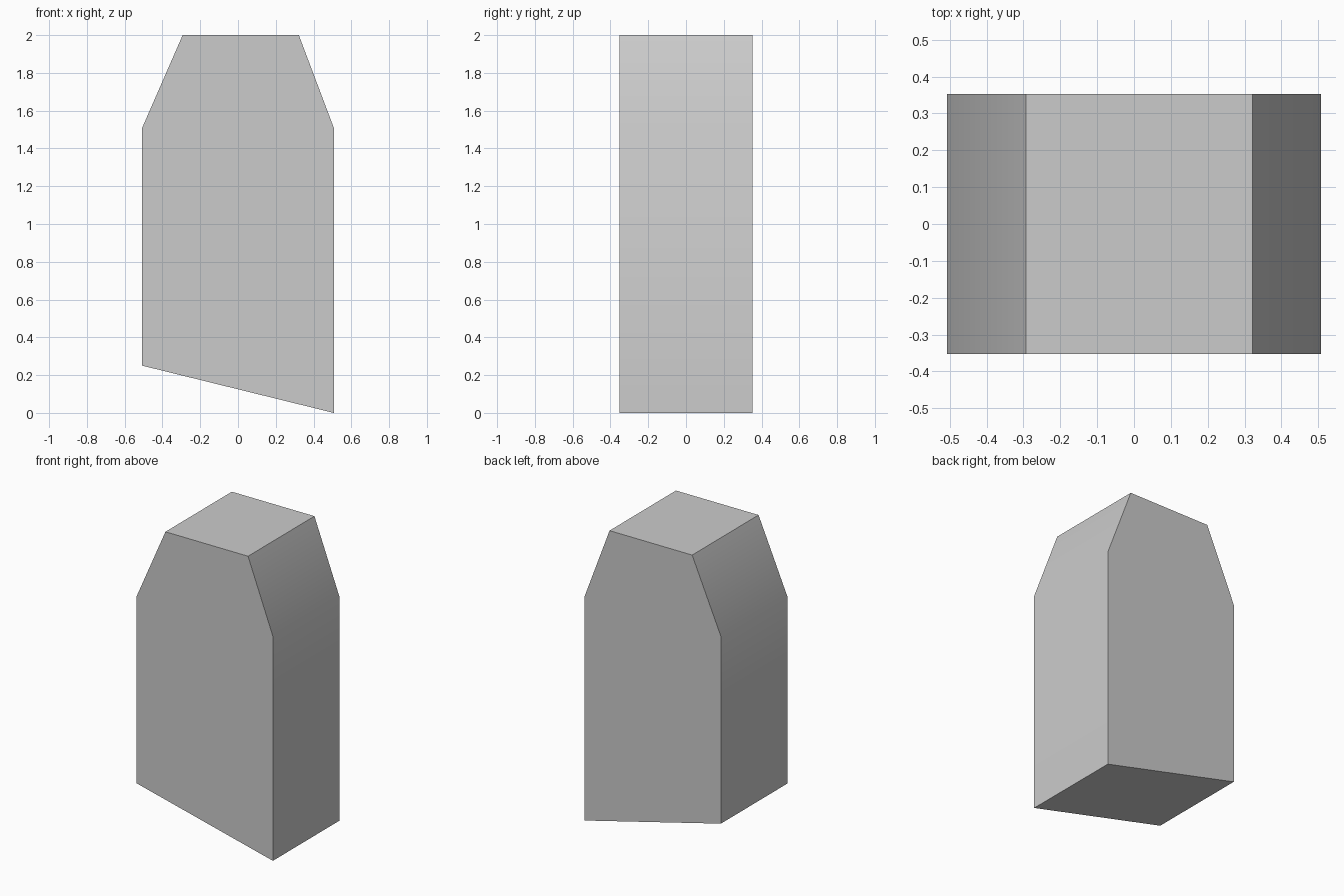
import bpy
import bmesh
import math

cube = bpy.data.objects.get("Cube")
if cube:
    bpy.data.objects.remove(cube, do_unlink=True)

# Plain grey material
GREY = (0.6, 0.6, 0.6, 1.0)
mat = bpy.data.materials.new("plain grey")
mat.use_nodes = True
mat.diffuse_color = GREY
mat.node_tree.nodes["Principled BSDF"].inputs["Base Color"].default_value = GREY

# Front outline (x, z): slanted foot, upright sides, bevelled shoulders
HALF_DEPTH = 0.353
outline = [(-0.507, 0.25), (0.507, 0), (0.507, 1.51),
           (0.322, 2), (-0.293, 2), (-0.507, 1.51)]

# Extrude the outline from front to back
bm = bmesh.new()
front = bm.faces.new([bm.verts.new((x, -HALF_DEPTH, z)) for x, z in outline])
result = bmesh.ops.extrude_face_region(bm, geom=[front], use_keep_orig=True)
back = [v for v in result["geom"] if isinstance(v, bmesh.types.BMVert)]
bmesh.ops.translate(bm, verts=back, vec=(0, 2 * HALF_DEPTH, 0))
bmesh.ops.recalc_face_normals(bm, faces=bm.faces)

mesh = bpy.data.meshes.new("block")
bm.to_mesh(mesh)
bm.free()
mesh.materials.append(mat)
block = bpy.data.objects.new("block", mesh)
bpy.context.collection.objects.link(block)

# Soften the shallow shoulder edges, keep the rest sharp
bpy.ops.object.select_all(action="DESELECT")
block.select_set(True)
bpy.context.view_layer.objects.active = block
bpy.ops.object.shade_smooth_by_angle(angle=math.radians(30))
